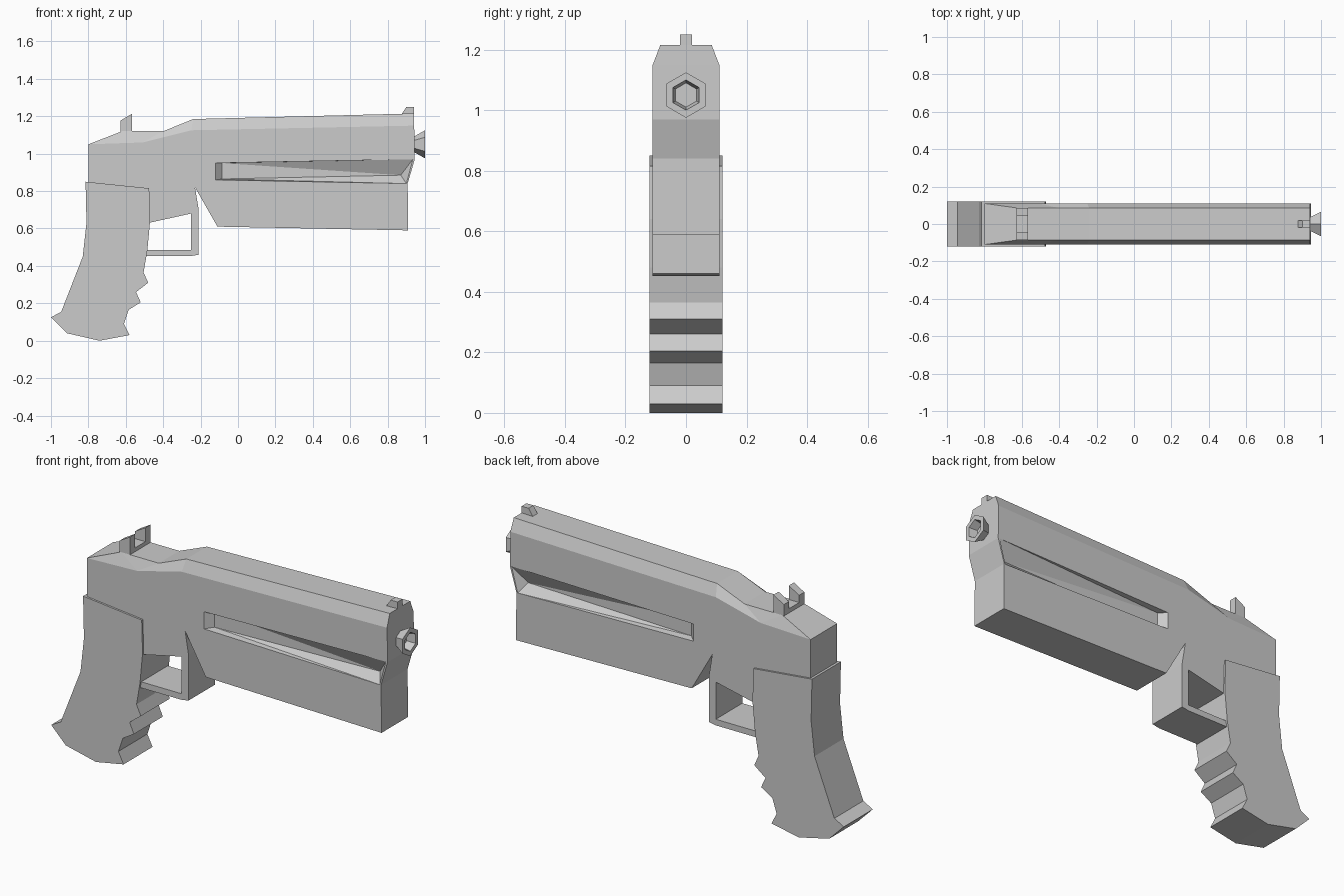
import bpy, bmesh, math

if "Cube" in bpy.data.objects:
    bpy.data.objects.remove(bpy.data.objects["Cube"])


def finish(bm, name):
    bmesh.ops.recalc_face_normals(bm, faces=bm.faces)
    mesh = bpy.data.meshes.new(name)
    bm.to_mesh(mesh)
    bm.free()
    ob = bpy.data.objects.new(name, mesh)
    bpy.context.collection.objects.link(ob)
    return ob


def prism(name, profile, y0, y1):
    """Extrude an (x, z) profile from y0 to y1."""
    bm = bmesh.new()
    a = [bm.verts.new((x, y0, z)) for x, z in profile]
    b = [bm.verts.new((x, y1, z)) for x, z in profile]
    bm.faces.new(a)
    bm.faces.new(b[::-1])
    for i in range(len(a)):
        j = (i + 1) % len(a)
        bm.faces.new((a[i], b[i], b[j], a[j]))
    return finish(bm, name)


def cut(target, cutter):
    mod = target.modifiers.new("cut", 'BOOLEAN')
    mod.operation = 'DIFFERENCE'
    mod.solver = 'EXACT'
    mod.object = cutter
    bpy.context.view_layer.objects.active = target
    bpy.ops.object.modifier_apply(modifier=mod.name)
    bpy.data.objects.remove(cutter)


# Body with trigger guard: side outline, plus a narrower top ridge
side = [(-.80, 1.05), (-.51, 1.06), (-.25, 1.125), (.942, 1.15),
        (.945, .97), (.907, .84), (.91, .59), (-.11, .61), (-.23, .82),
        (-.21, .70), (-.21, .46), (-.25, .453), (-.50, .453), (-.50, .485),
        (-.25, .485), (-.25, .68), (-.50, .625), (-.50, .80), (-.80, .80)]
ridge = [(-.62, 1.12), (-.40, 1.12), (-.24, 1.185), (.94, 1.215)]
bm = bmesh.new()
sides, ridges = [], []
for s in (-1, 1):
    L = [bm.verts.new((x, s * .11, z)) for x, z in side]
    T = [bm.verts.new((x, s * .085, z)) for x, z in ridge]
    for f in (L, (L[0], L[1], T[0]), (L[1], T[1], T[0]),
              (L[1], L[2], T[2], T[1]), (L[2], L[3], T[3], T[2])):
        bm.faces.new(f)
    sides.append(L)
    ridges.append([L[0]] + T + [L[3]])
for row in (sides[0][3:] + sides[0][:1], sides[1][3:] + sides[1][:1]), ridges:
    p, q = row
    for i in range(len(p) - 1):
        bm.faces.new((p[i], p[i + 1], q[i + 1], q[i]))
body = finish(bm, "body")

# Tapered grooves along both sides
outer = [(-.12, .95), (.935, .97), (.90, .84), (-.12, .86)]
inner = [(-.085, .95, .035), (-.085, .865, .035), (.87, .885, .045)]
for s in (-1, 1):
    bm = bmesh.new()
    for x, z in outer:
        bm.verts.new((x, s * .11, z))
        bm.verts.new((x, s * .14, z))
    for x, z, d in inner:
        bm.verts.new((x, s * (.11 - d), z))
    bmesh.ops.convex_hull(bm, input=bm.verts)
    cut(body, finish(bm, "groove_cutter"))

# Grip with finger notches
prism("grip", [(-.815, .85), (-.475, .815), (-.47, .64), (-.485, .48),
               (-.505, .365), (-.48, .31), (-.545, .26), (-.52, .205),
               (-.585, .165), (-.61, .09), (-.58, .03), (-.74, 0),
               (-.915, .04), (-1, .125), (-.945, .155), (-.83, .45),
               (-.81, .63)], -.12, .12)

# Sights
prism("front_sight", [(.87, 1.205), (.90, 1.25), (.94, 1.25), (.94, 1.205)], -.02, .02)
rear = prism("rear_sight", [(-.627, 1.11), (-.627, 1.178), (-.567, 1.213),
                            (-.567, 1.11)], -.085, .085)
cut(rear, prism("notch_cutter", [(-.7, 1.14), (-.5, 1.14), (-.5, 1.3), (-.7, 1.3)], -.042, .042))

# Flared hexagonal muzzle with a recessed bore
bm = bmesh.new()
rings = []
for x, r in ((.935, .038), (1, .075), (1, .05), (.955, .04)):
    rings.append([bm.verts.new((x, r * math.sin(k * math.pi / 3),
                                1.05 + r * math.cos(k * math.pi / 3))) for k in range(6)])
for p, q in zip(rings, rings[1:]):
    for k in range(6):
        bm.faces.new((p[k], p[(k + 1) % 6], q[(k + 1) % 6], q[k]))
bm.faces.new(rings[0])
bm.faces.new(rings[-1])
finish(bm, "muzzle")
